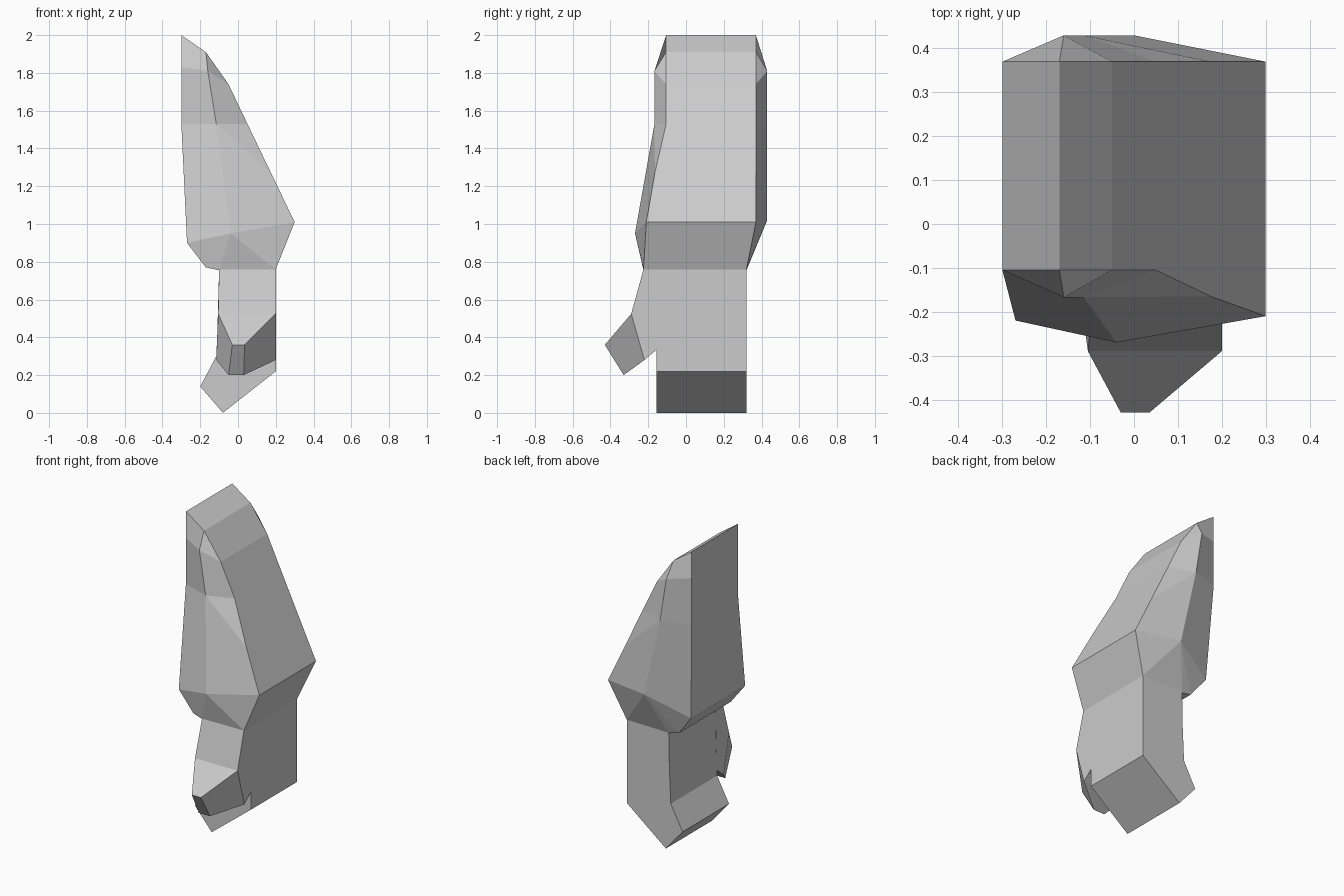
import bpy
import bmesh

cube = bpy.data.objects.get("Cube")
if cube:
    bpy.data.objects.remove(cube, do_unlink=True)

grey = bpy.data.materials.new("plain grey")
grey.use_nodes = True
COLOUR = (0.6, 0.6, 0.6, 1)
grey.diffuse_color = COLOUR
grey.node_tree.nodes["Principled BSDF"].inputs["Base Color"].default_value = COLOUR


def build(name, points, faces):
    """Make a flat shaded object from named points and faces."""
    bm = bmesh.new()
    verts = {key: bm.verts.new(co) for key, co in points.items()}
    for face in faces:
        bm.faces.new([verts[key] for key in face])
    bmesh.ops.recalc_face_normals(bm, faces=bm.faces)
    mesh = bpy.data.meshes.new(name)
    bm.to_mesh(mesh)
    bm.free()
    mesh.materials.append(grey)
    obj = bpy.data.objects.new(name, mesh)
    bpy.context.collection.objects.link(obj)
    return obj


def wall(outline, first, second):
    """Quads joining two matching closed outlines."""
    following = outline[1:] + outline[:1]
    return [[first + a, first + b, second + b, second + a]
            for a, b in zip(outline, following)]


# Forearm guard: outline as x, z, front y, back y
guard = {
    "A": (-0.3, 2.0, -0.105, 0.37),
    "B": (-0.17, 1.91, -0.105, 0.37),
    "C": (-0.05, 1.74, -0.105, 0.37),
    "D": (0.05, 1.53, -0.105, 0.37),
    "E": (0.175, 1.27, -0.165, 0.37),
    "F": (0.3, 1.01, -0.21, 0.37),
    "G": (0.2, 0.76, -0.225, 0.32),
    "H": (-0.1, 0.755, -0.225, 0.32),
    "I": (-0.17, 0.77, -0.215, 0.315),
    "J": (-0.27, 0.9, -0.22, 0.335),
    "K": (-0.3, 1.53, -0.105, 0.37),
    "L": (-0.3, 1.83, -0.105, 0.37),
}
points = {}
for key, (x, z, front, back) in guard.items():
    points["f" + key] = (x, front, z)
    points["b" + key] = (x, back, z)

# Raised ridge on the front and back of the guard
for side, y in (("f", -0.167), ("b", 0.43)):
    points[side + "x"] = (-0.16, y, 1.81)
    points[side + "y"] = (-0.115, y, 1.53)
points["fz"] = (-0.04, -0.27, 0.95)
points["bz"] = (0.0, 0.43, 1.02)

panels = "ABxL BCx CDyx DEy EFzy FGz GHz HIz IJz JKyz KLxy".split()
faces = [[side + key for key in panel] for side in "fb" for panel in panels]
build("forearm_guard", points, faces + wall(list(guard), "f", "b"))

# Hand with curled fingers: a side profile drawn through the depth
profile = {
    "a": (0.2, 0.76), "b": (0.2, 0.22), "c": (-0.08, 0.0),
    "d": (-0.2, 0.14), "e": (-0.115, 0.3), "f": (-0.105, 0.52),
    "g": (-0.1, 0.76),
}
points = {}
for side, y in (("f", -0.155), ("b", 0.32)):
    for key, (x, z) in profile.items():
        points[side + key] = (x, y, z)
keys = list(profile)
caps = [[side + key for key in keys] for side in "fb"]
build("hand", points, caps + wall(keys, "f", "b"))

# Thumb: rows across the hand as y, z, right x, left x
thumb = {
    "A": (-0.155, 0.76, -0.1, 0.2),
    "B": (-0.225, 0.76, -0.1, 0.2),
    "C": (-0.29, 0.525, -0.105, 0.2),
    "D": (-0.43, 0.36, -0.03, 0.035),
    "E": (-0.33, 0.2, -0.05, 0.03),
    "F": (-0.22, 0.28, -0.115, 0.2),
    "G": (-0.155, 0.335, -0.112, 0.2),
}
points = {}
for key, (y, z, right, left) in thumb.items():
    points["r" + key] = (right, y, z)
    points["l" + key] = (left, y, z)
sides = [[side + key for key in panel]
         for side in "rl" for panel in ("ABCFG", "CDEF")]
build("thumb", points, sides + wall(list(thumb), "r", "l"))
